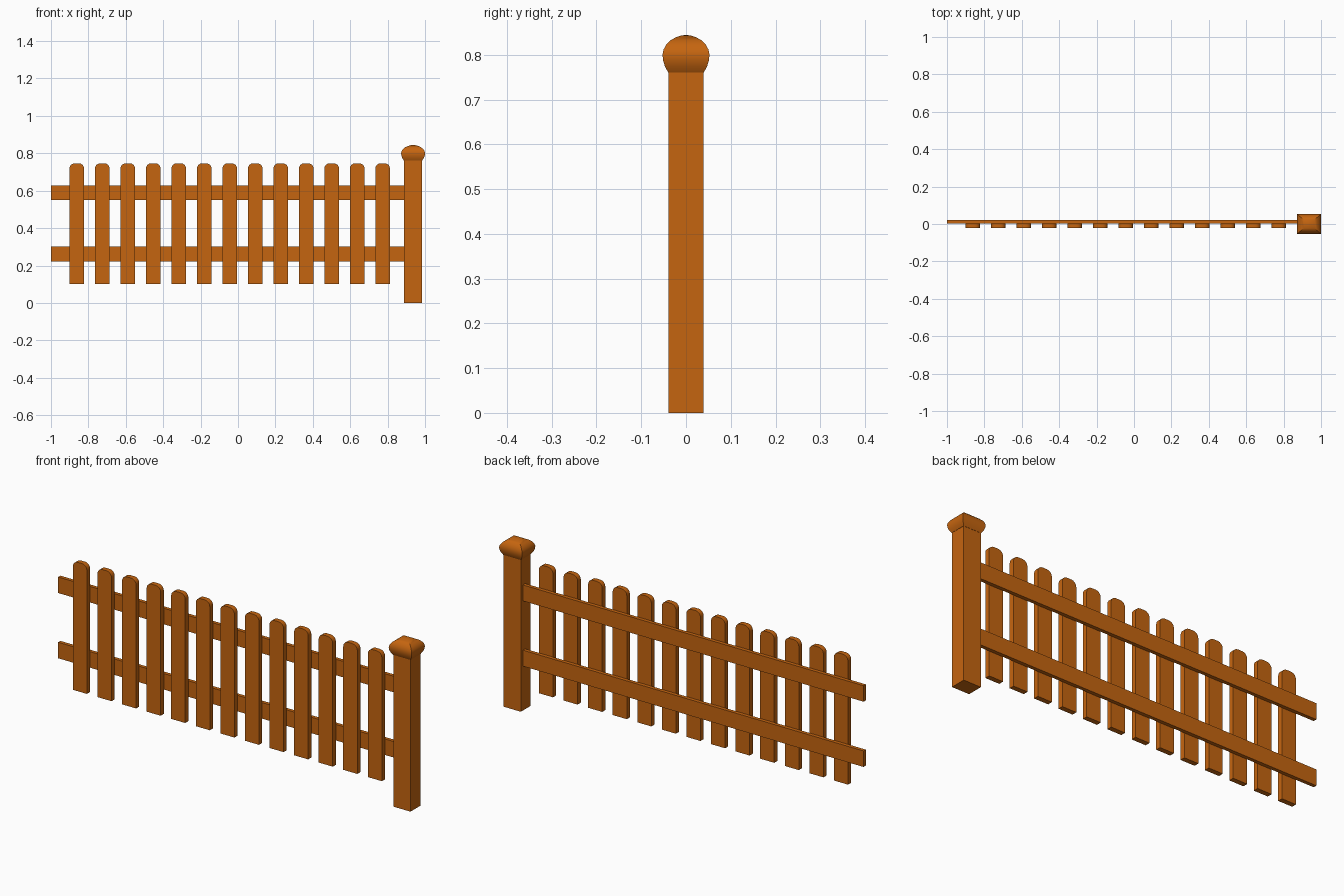
import bpy, bmesh, math

if "Cube" in bpy.data.objects:
    bpy.data.objects.remove(bpy.data.objects["Cube"])

wood = bpy.data.materials.new("orange_wood")
wood.diffuse_color = (0.56, 0.130, 0.005, 1)
wood.use_nodes = True
wood.node_tree.nodes["Principled BSDF"].inputs["Base Color"].default_value = wood.diffuse_color

def finish(bm, name, smooth=True):
    bmesh.ops.recalc_face_normals(bm, faces=bm.faces)
    me = bpy.data.meshes.new(name)
    bm.to_mesh(me)
    bm.free()
    me.materials.append(wood)
    ob = bpy.data.objects.new(name, me)
    bpy.context.collection.objects.link(ob)
    if smooth:
        bpy.context.view_layer.objects.active = ob
        ob.select_set(True)
        bpy.ops.object.shade_smooth_by_angle(angle=math.radians(35))
        ob.select_set(False)
    return ob

def box(name, x0, x1, y0, y1, z0, z1):
    bm = bmesh.new()
    bmesh.ops.create_cube(bm, size=1)
    for v in bm.verts:
        v.co = (x0 if v.co.x < 0 else x1, y0 if v.co.y < 0 else y1, z0 if v.co.z < 0 else z1)
    return finish(bm, name, False)

def picket(name, cx, half=0.039, z0=0.10, z1=0.746, y0=-0.021, y1=0.004):
    # flat board outline with rounded top corners, extruded in depth
    rx, rz = 0.027, 0.027
    pts = [(-half, z0), (half, z0)]
    for i in range(5):
        a = math.radians(90 * i / 4)
        pts.append((half - rx + rx * math.cos(a), z1 - rz + rz * math.sin(a)))
    pts += [(-x, z) for x, z in reversed(pts[2:])]
    bm = bmesh.new()
    f = bm.faces.new([bm.verts.new((cx + x, y0, z)) for x, z in pts])
    r = bmesh.ops.extrude_face_region(bm, geom=[f])
    for v in r["geom"]:
        if isinstance(v, bmesh.types.BMVert):
            v.co.y = y1
    return finish(bm, name)

# rails
box("lower_rail", -1.0, 0.90, 0.004, 0.022, 0.222, 0.302)
box("upper_rail", -1.0, 0.90, 0.004, 0.022, 0.549, 0.629)

# pickets
for i in range(13):
    picket(f"picket_{i + 1:02d}", -0.862 + i * 0.1363)

# post
px = 0.936
kx = 1.22
box("post", px - 0.039 * kx, px + 0.039 * kx, -0.039, 0.039, 0, 0.762)

# four-sided domed post cap lofted from a profile of (half width, height)
profile = [(0.040, 0.761), (0.047, 0.774), (0.051, 0.787), (0.0525, 0.80), (0.050, 0.812),
           (0.044, 0.823), (0.035, 0.832), (0.023, 0.839), (0.011, 0.843)]
bm = bmesh.new()
rings = [[bm.verts.new((px + sx * r * kx, sy * r, z))
          for sx, sy in ((-1, -1), (1, -1), (1, 1), (-1, 1))] for r, z in profile]
for a, b in zip(rings, rings[1:]):
    for i in range(4):
        j = (i + 1) % 4
        bm.faces.new((a[i], a[j], b[j], b[i]))
tip = bm.verts.new((px, 0, 0.8445))
for i in range(4):
    bm.faces.new((rings[-1][i], rings[-1][(i + 1) % 4], tip))
bm.faces.new(rings[0][::-1])
finish(bm, "post_cap")
